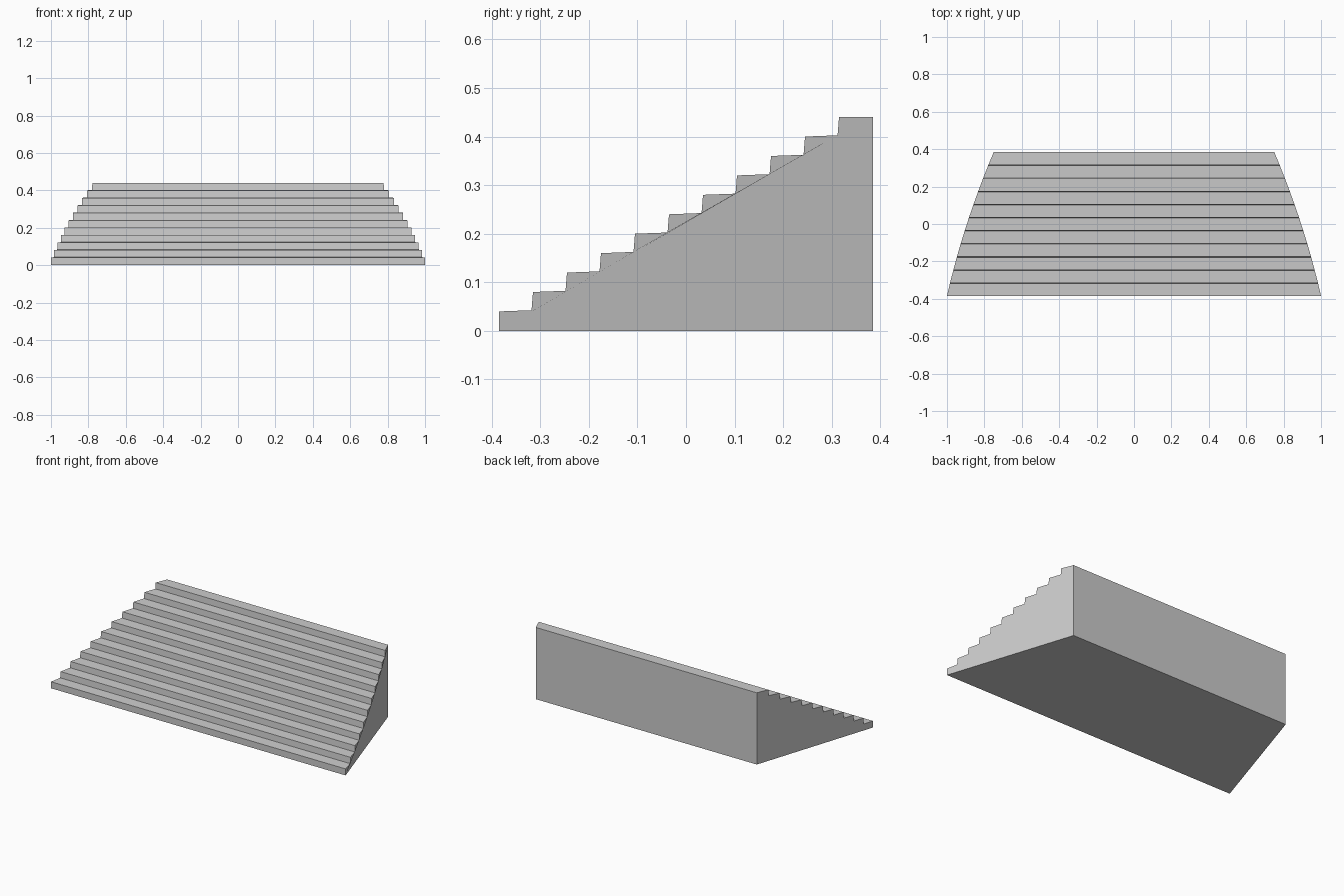
import bpy, bmesh

if "Cube" in bpy.data.objects:
    bpy.data.objects.remove(bpy.data.objects["Cube"])

STEPS, DEPTH, RISE = 11, 0.07, 0.04
FRONT = -STEPS * DEPTH / 2
BACK = -FRONT


def half_width(y):
    """Flight narrows towards the back along a gentle curve."""
    t = (y - FRONT) / (BACK - FRONT)
    return 1 - 0.25 * (0.7 * t + 0.3 * t * t)


# Stepped side profile (y, z): risers lean back slightly, treads rise slightly
profile = [(FRONT, 0)]
for i in range(STEPS):
    y0 = FRONT + i * DEPTH
    z1 = (i + 1) * RISE
    profile.append((y0, z1))
    if i < STEPS - 1:
        profile.append((y0 + DEPTH - 0.003, z1 + 0.0025))
profile += [(BACK, STEPS * RISE), (BACK, 0)]

# Mirrored side walls joined by treads, risers, back and base
bm = bmesh.new()
left = [bm.verts.new((-half_width(y), y, z)) for y, z in profile]
right = [bm.verts.new((half_width(y), y, z)) for y, z in profile]
n = len(profile)
for i in range(n):
    j = (i + 1) % n
    bm.faces.new((left[i], right[i], right[j], left[j]))
bm.faces.new(left)
bm.faces.new(right[::-1])
bmesh.ops.recalc_face_normals(bm, faces=bm.faces[:])

mesh = bpy.data.meshes.new("staircase")
bm.to_mesh(mesh)
bm.free()
stairs = bpy.data.objects.new("staircase", mesh)
bpy.context.collection.objects.link(stairs)
